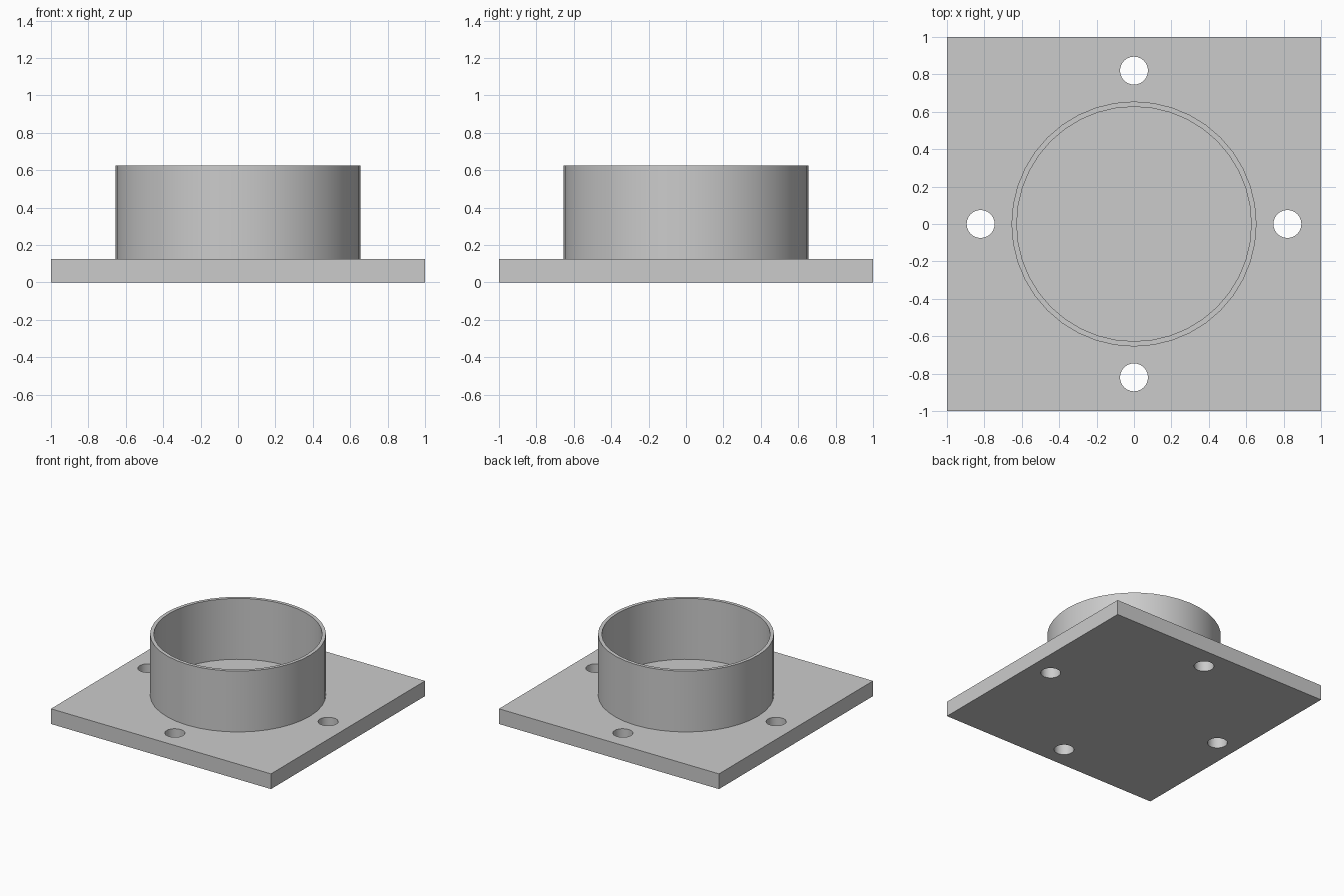
import bpy, bmesh, math

cube = bpy.data.objects.get("Cube")
if cube:
    bpy.data.objects.remove(cube, do_unlink=True)

PLATE_TOP, RIM_TOP = 0.125, 0.625
HOLE_RADIUS, HOLE_DISTANCE = 0.075, 0.82

grey = bpy.data.materials.new("plain grey")
grey.use_nodes = True
colour = (0.6, 0.6, 0.6, 1)
grey.diffuse_color = colour
grey.node_tree.nodes["Principled BSDF"].inputs["Base Color"].default_value = colour


def finish(obj):
    """Smooth the round walls and keep the edges sharp."""
    bpy.ops.object.select_all(action="DESELECT")
    obj.select_set(True)
    bpy.context.view_layer.objects.active = obj
    bpy.ops.object.shade_smooth_by_angle(angle=math.radians(35))


# Square mounting plate
bpy.ops.mesh.primitive_cube_add(size=1, location=(0, 0, PLATE_TOP / 2))
plate = bpy.context.object
plate.name = "mounting_plate"
plate.scale = (2, 2, PLATE_TOP)
bpy.ops.object.transform_apply(location=True, rotation=False, scale=True)
plate.data.materials.append(grey)

# Four bolt holes, one near the middle of each side
for i in range(4):
    angle = i * math.pi / 2
    bpy.ops.mesh.primitive_cylinder_add(
        vertices=24, radius=HOLE_RADIUS, depth=0.5,
        location=(HOLE_DISTANCE * math.cos(angle), HOLE_DISTANCE * math.sin(angle), 0))
    cutter = bpy.context.object
    cutter.name = "bolt_hole_cutter"
    cutter.hide_render = True
    cutter.data.materials.append(grey)
    bpy.context.view_layer.objects.active = plate
    cut = plate.modifiers.new("bolt_hole", "BOOLEAN")
    cut.operation, cut.solver, cut.object = "DIFFERENCE", "EXACT", cutter
    bpy.ops.object.modifier_apply(modifier=cut.name)
    bpy.data.objects.remove(cutter, do_unlink=True)
finish(plate)

# Thin-walled collar, a rectangular section turned about the centre
bm = bmesh.new()
low = PLATE_TOP - 0.01
section = [(0.627, low), (0.655, low), (0.655, RIM_TOP), (0.627, RIM_TOP)]
verts = [bm.verts.new((r, 0, z)) for r, z in section]
edges = [bm.edges.new((verts[i], verts[(i + 1) % 4])) for i in range(4)]
bmesh.ops.spin(bm, geom=verts + edges, cent=(0, 0, 0), axis=(0, 0, 1),
               angle=math.tau, steps=40, use_merge=True)
bmesh.ops.remove_doubles(bm, verts=bm.verts[:], dist=0.0001)
bmesh.ops.recalc_face_normals(bm, faces=bm.faces[:])
mesh = bpy.data.meshes.new("collar")
bm.to_mesh(mesh)
bm.free()
mesh.materials.append(grey)
collar = bpy.data.objects.new("collar", mesh)
bpy.context.collection.objects.link(collar)
finish(collar)
